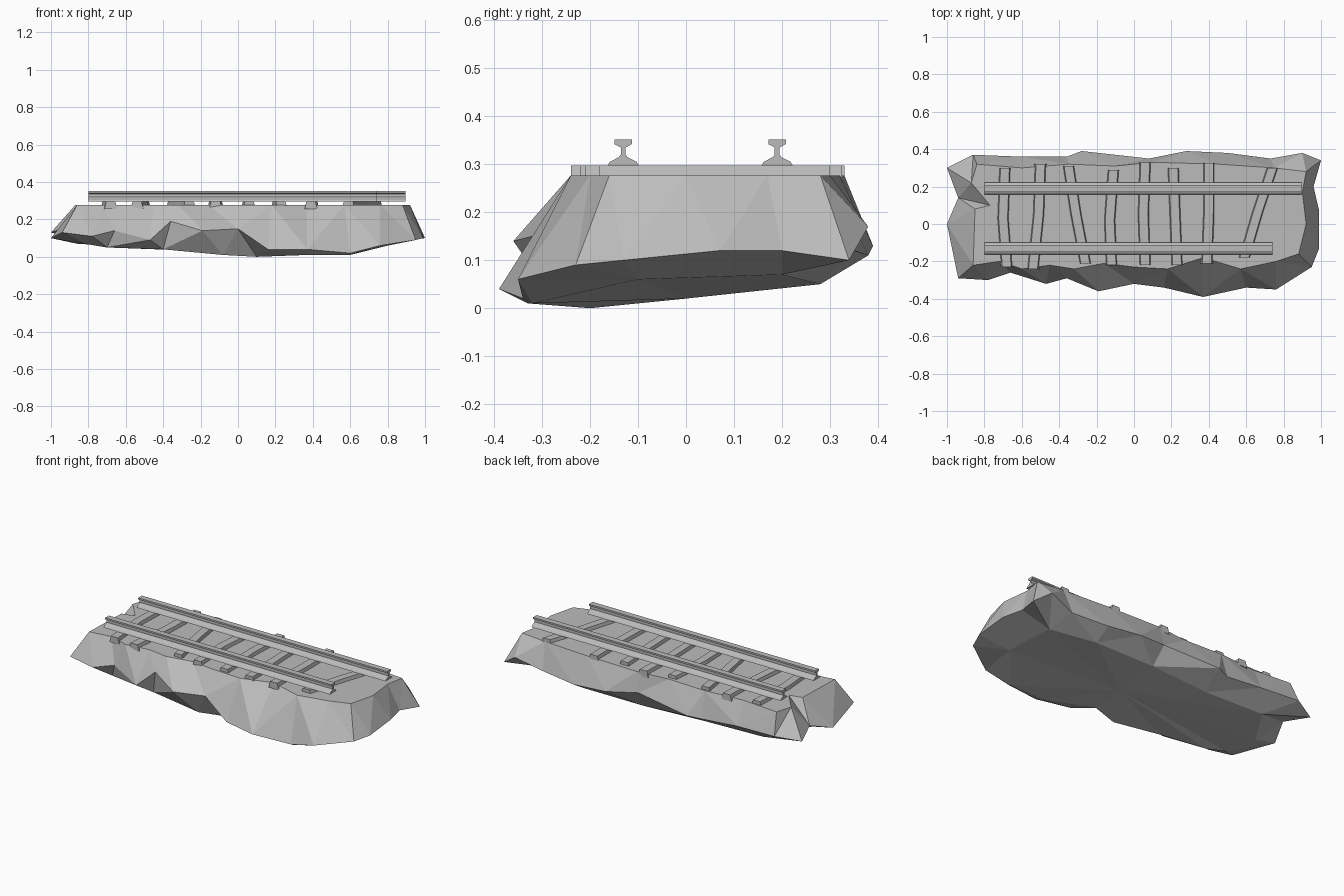
import bpy
import bmesh
from mathutils import Vector

if "Cube" in bpy.data.objects:
    bpy.data.objects.remove(bpy.data.objects["Cube"], do_unlink=True)

# One plain grey for every part
grey = bpy.data.materials.new("stone_grey")
grey.use_nodes = True
grey.diffuse_color = (.5, .5, .5, 1)
grey.node_tree.nodes["Principled BSDF"].inputs["Base Color"].default_value = grey.diffuse_color


def finish(name, bm):
    """Turn a bmesh into a flat shaded, grey object."""
    bmesh.ops.recalc_face_normals(bm, faces=bm.faces)
    mesh = bpy.data.meshes.new(name)
    bm.to_mesh(mesh)
    bm.free()
    mesh.materials.append(grey)
    obj = bpy.data.objects.new(name, mesh)
    bpy.context.scene.collection.objects.link(obj)
    return obj


def bridge(bm, upper, lower):
    """Join two closed rings with triangles, always along the shorter diagonal."""
    i = j = 0
    while i < len(upper) or j < len(lower):
        a, b = upper[i % len(upper)], lower[j % len(lower)]
        next_a, next_b = upper[(i + 1) % len(upper)], lower[(j + 1) % len(lower)]
        go_upper = (next_a.co - b.co).length < (next_b.co - a.co).length
        if j == len(lower) or (go_upper and i < len(upper)):
            bm.faces.new((a, b, next_a))
            i += 1
        else:
            bm.faces.new((a, b, next_b))
            j += 1


def loft(bm, section_a, section_b):
    """Close a solid between two matching cross-sections."""
    ring_a = [bm.verts.new(p) for p in section_a]
    ring_b = [bm.verts.new(p) for p in section_b]
    count = len(ring_a)
    for k in range(count):
        n = (k + 1) % count
        bm.faces.new((ring_a[k], ring_a[n], ring_b[n], ring_b[k]))
    bm.faces.new(ring_a)
    bm.faces.new(ring_b)


# Rock slab: flat top, jagged widest rim and shallow underside
TOP = .277
top_rim = [(-.86, -.22), (-.72, -.2), (-.6, -.24), (-.45, -.22), (-.32, -.24),
           (-.16, -.21), (0, -.23), (.18, -.24), (.37, -.18), (.57, -.24),
           (.76, -.2), (.88, -.16), (.92, 0), (.9, .17), (.92, .28),
           (.75, .3), (.45, .32), (.1, .33), (-.1, .31), (-.35, .32),
           (-.6, .3), (-.84, .32), (-.87, .22), (-.77, .1), (-.85, .08)]
outer_rim = [(-.94, -.29, .13), (-.78, -.3, .11), (-.66, -.26, .14), (-.47, -.32, .09),
             (-.36, -.29, .19), (-.19, -.36, .14), (0, -.32, .15), (.16, -.34, .04),
             (.37, -.39, .04), (.6, -.34, .02), (.76, -.35, .06), (.95, -.23, .09),
             (.99, -.13, .1), (.99, .07, .12), (.96, .2, .12), (1, .34, .1),
             (.9, .38, .17), (.73, .35, .12), (.5, .38, .11), (.28, .39, .13),
             (.08, .35, .16), (-.28, .39, .13), (-.36, .36, .12), (-.6, .36, .14),
             (-.86, .37, .15), (-1, .3, .13), (-.94, .14, .15), (-1, 0, .1)]
base_rim = [(-.82, -.2, .07), (-.7, -.22, .05), (-.4, -.25, .04), (-.08, -.27, .01),
            (.1, -.2, 0), (.37, -.33, .01), (.6, -.32, .01), (.8, -.1, .06),
            (.77, .2, .07), (.5, .28, .05), (.1, .28, .05), (-.3, .25, .05),
            (-.7, .25, .06), (-.86, 0, .07)]

bm = bmesh.new()
top = [bm.verts.new((x, y, TOP)) for x, y in top_rim]
outer = [bm.verts.new(p) for p in outer_rim]
base = [bm.verts.new(p) for p in base_rim]
bm.faces.new(top)
bridge(bm, top, outer)
bridge(bm, outer, base)
middle = bm.verts.new((.1, 0, .02))
for k, vert in enumerate(base):
    bm.faces.new((vert, middle, base[k - 1]))
finish("rock_slab", bm)

# Rails: mirrored half profile extruded along x
half_rail = [(.033, .297), (.028, .305), (.009, .315), (.005, .32),
             (.005, .335), (.018, .342), (.018, .352)]
profile = half_rail + [(-w, z) for w, z in reversed(half_rail)]
for name, y, x_start, x_end in [("front_rail", -.131, -.8, .74),
                                ("back_rail", .19, -.8, .895)]:
    bm = bmesh.new()
    loft(bm, *[[(x, y + w, z) for w, z in profile] for x in (x_start, x_end)])
    finish(name, bm)


# Sleepers: tapered planks, some skewed or kinked, half sunk in the slab
def sleeper(name, points, half_width=.034):
    bm = bmesh.new()
    rings = []
    for x, y in points:
        rings.append([bm.verts.new((x + side * half_width, y, z)) for side, z in
                      ((-1, TOP - .02), (1, TOP - .02), (.7, .297), (-.7, .297))])
    for ring, following in zip(rings, rings[1:]):
        for k in range(4):
            n = (k + 1) % 4
            bm.faces.new((ring[k], ring[n], following[n], following[k]))
    bm.faces.new(rings[0])
    bm.faces.new(rings[-1])
    finish(name, bm)


sleeper_paths = [
    [(-.68, -.23), (-.7, .03), (-.69, .3)],
    [(-.54, -.24), (-.51, .05), (-.5, .32)],
    [(-.26, -.21), (-.31, .05), (-.35, .31)],
    [(-.12, -.22), (-.13, .02), (-.11, .29)],
    [(.06, -.22), (.05, .05), (.06, .33)],
    [(.23, -.22), (.22, .04), (.21, .3)],
    [(.39, -.21), (.4, .06), (.4, .325)],
    [(.59, -.18), (.66, .06), (.74, .3)],
]
for number, path in enumerate(sleeper_paths, 1):
    sleeper("sleeper_" + str(number), path)
